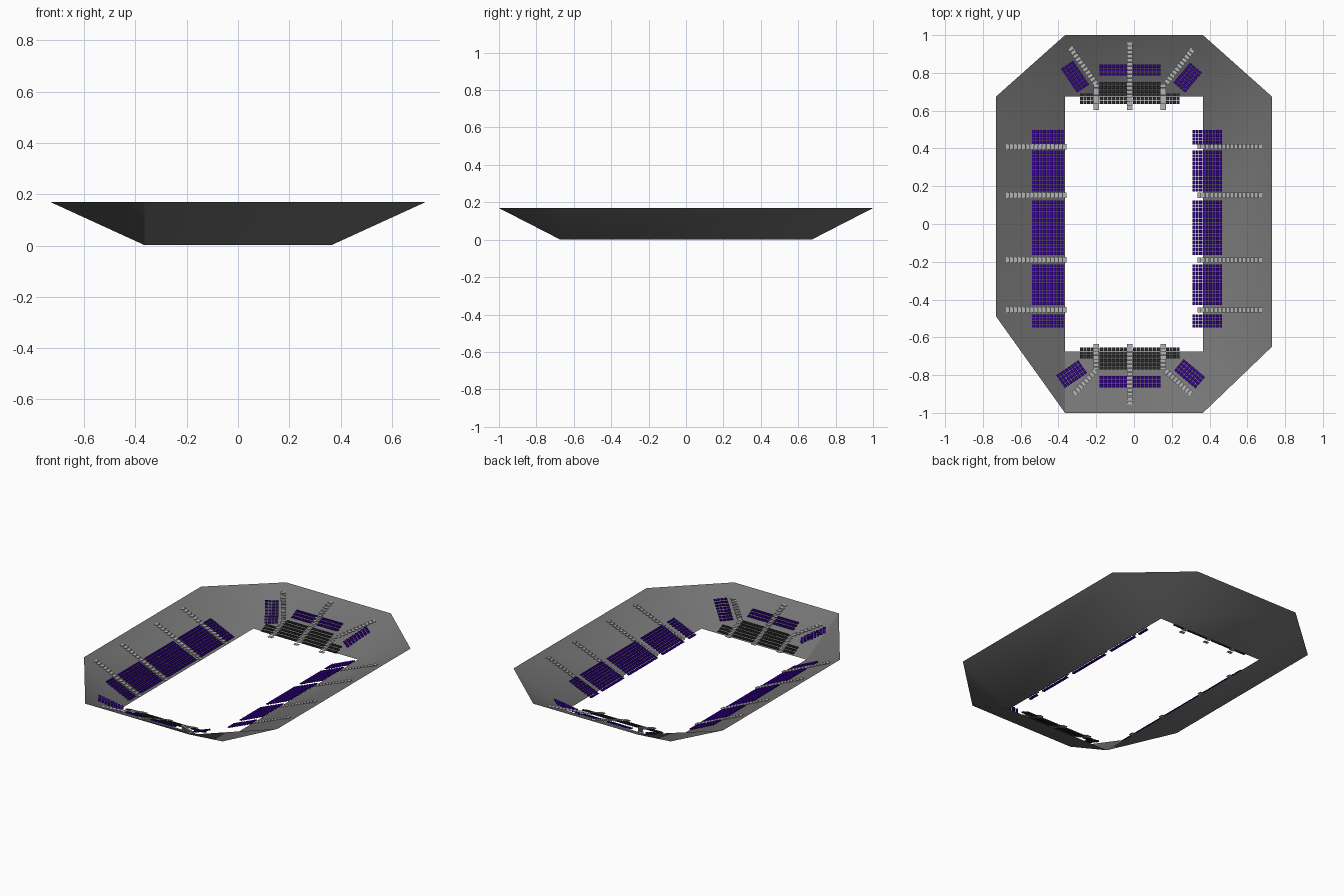
import bpy, bmesh, math
from mathutils import Matrix, Vector

if "Cube" in bpy.data.objects:
    bpy.data.objects.remove(bpy.data.objects["Cube"])


def material(name, color):
    m = bpy.data.materials.new(name)
    m.use_nodes = True
    m.diffuse_color = (*color, 1)
    m.node_tree.nodes["Principled BSDF"].inputs["Base Color"].default_value = (*color, 1)
    return m


GREY = material("concrete grey", (0.175, 0.175, 0.175))
LIGHT = material("step grey", (0.46, 0.46, 0.46))
PURPLE = material("seat purple", (0.04, 0.0, 0.33))
BLACK = material("seat black", (0.03, 0.03, 0.03))

INX, INY, RISE = 0.365, 0.675, 0.167
SX, SY = RISE / 0.365, RISE / 0.325


def finish(name, bm, mat):
    me = bpy.data.meshes.new(name)
    bm.to_mesh(me)
    bm.free()
    me.materials.append(mat)
    ob = bpy.data.objects.new(name, me)
    bpy.context.collection.objects.link(ob)
    return ob


def add_box(bm, pos, size, angle):
    m = Matrix.Translation(pos) @ Matrix.Rotation(angle, 4, "Z") @ Matrix.Diagonal((*size, 1))
    bmesh.ops.create_cube(bm, size=1, matrix=m)


def bowl_height(p):
    return SX * max(0, abs(p.x) - INX) + SY * max(0, abs(p.y) - INY)


def seats(name, mat, center, across, depth, up, grade=SY, lift=0.008):
    """Rows of small chairs; up is the uphill direction in degrees."""
    a = math.radians(up)
    v = Vector((math.cos(a), math.sin(a)))
    u = Vector((-v.y, v.x))
    cols, rows = max(1, round(across / 0.02)), max(1, round(depth / 0.0185))
    pu, pv = across / cols, depth / rows
    foot = Vector(center) - v * depth / 2
    base = bowl_height(foot) + lift
    bm = bmesh.new()
    for j in range(rows):
        z = base + grade * (j + 0.5) * pv
        for i in range(cols):
            p = foot + u * (i + 0.5 - cols / 2) * pu + v * (j + 0.5) * pv
            add_box(bm, (p.x, p.y, z), (pv * 0.86, pu * 0.87, 0.003), a)
            b = p + v * pv * 0.36
            add_box(bm, (b.x, b.y, z + 0.0035), (pv * 0.14, pu * 0.87, 0.004), a)
    finish(name, bm, mat)


def stairs(name, start, end, width, lo=0.007, hi=0.007):
    """Separate step plates; lo and hi are the heights above the bowl at each end."""
    s, e = Vector(start), Vector(end)
    d = e - s
    n = round(d.length / 0.021)
    z0, z1 = bowl_height(s) + lo, bowl_height(e) + hi
    bm = bmesh.new()
    for i in range(n):
        t = (i + 0.5) / n
        p = s + d * t
        add_box(bm, (p.x, p.y, z0 + (z1 - z0) * t), (0.0185, width, 0.003), math.atan2(d.y, d.x))
    finish(name, bm, LIGHT)


# Sloped bowl: rectangular opening rising to an eight-sided rim
bm = bmesh.new()
inner = [bm.verts.new((x * INX, y * INY, 0.002)) for x, y in ((1, 1), (-1, 1), (-1, -1), (1, -1))]
rim = [(0.73, 0.675), (0.365, 1), (-0.365, 1), (-0.73, 0.675),
       (-0.73, -0.49), (-0.365, -1), (0.365, -1), (0.73, -0.65)]
outer = [bm.verts.new((x, y, 0.002 + RISE)) for x, y in rim]
for k in range(4):
    bm.faces.new((inner[k], outer[2 * k], outer[2 * k + 1]))
    bm.faces.new((inner[k], outer[2 * k + 1], outer[(2 * k + 2) % 8], inner[(k + 1) % 4]))
bowl = finish("bowl", bm, GREY)
bpy.ops.object.select_all(action="DESELECT")
bowl.select_set(True)
bpy.context.view_layer.objects.active = bowl
bpy.ops.object.shade_smooth_by_angle(angle=math.radians(30))

# Long side stands
spans = [(0.42, 0.5), (0.17, 0.39), (-0.165, 0.125), (-0.43, -0.212), (-0.548, -0.477)]
for k, (lo, hi) in enumerate(spans):
    mid, length = (lo + hi) / 2, hi - lo
    seats(f"right_side_seats_{k}", PURPLE, (-0.456, mid), length, 0.168, 180, grade=SX)
    seats(f"left_side_seats_{k}", PURPLE, (0.388, mid), length, 0.16, 0, grade=0.42, lift=0.024)
for k, y in enumerate((0.41, 0.152, -0.19, -0.455)):
    stairs(f"right_side_stairs_{k}", (-0.355, y), (-0.68, y), 0.029, hi=0.009)
    stairs(f"left_side_stairs_{k}", (0.335, y), (0.68, y), 0.027, lo=0.016, hi=0.012)

# End stands: direction, nearest edge of the seats, foot and top of the stairs
for end, s, edge, foot, top in (("back", 1, 0.633, 0.602, 0.962), ("front", -1, 0.653, 0.635, 0.956)):
    up = 90 * s
    for side, x in (("right", -0.11), ("left", 0.068)):
        seats(f"{end}_black_{side}", BLACK, (x, s * (edge + 0.06)), 0.147, 0.12, up, grade=0.48, lift=0.018)
        seats(f"{end}_purple_{side}", PURPLE, (x, s * (edge + 0.182)), 0.147, 0.062, up, lift=0.018)
    for side, x in (("right", -0.25), ("left", 0.205)):
        seats(f"{end}_black_wing_{side}", BLACK, (x, s * (edge + 0.03)), 0.076, 0.06, up, grade=0.48, lift=0.018)
    stairs(f"{end}_stairs_middle", (-0.022, s * foot), (-0.022, s * top), 0.03, lo=0.014, hi=0.01)
    for side, x in (("right", -0.2), ("left", 0.155)):
        stairs(f"{end}_stairs_{side}", (x, s * foot), (x, s * (foot + 0.14)), 0.03, lo=0.014, hi=0.03)

# Angled corner stairs and seat blocks
stairs("back_right_corner_stairs", (-0.2, 0.74), (-0.34, 0.935), 0.029, lo=0.03, hi=0.012)
stairs("back_left_corner_stairs", (0.17, 0.745), (0.312, 0.925), 0.029, lo=0.03, hi=0.012)
stairs("front_right_corner_stairs", (-0.2, -0.775), (-0.32, -0.9), 0.029, lo=0.02, hi=0.012)
stairs("front_left_corner_stairs", (0.165, -0.775), (0.305, -0.9), 0.029, lo=0.02, hi=0.012)
seats("back_right_corner_seats", PURPLE, (-0.312, 0.78), 0.08, 0.155, 124, lift=0.018)
seats("back_left_corner_seats", PURPLE, (0.284, 0.775), 0.085, 0.14, 50, grade=0.6, lift=0.018)
seats("front_right_corner_seats", PURPLE, (-0.33, -0.795), 0.085, 0.145, 214, lift=0.022)
seats("front_left_corner_seats", PURPLE, (0.294, -0.793), 0.082, 0.15, -40, lift=0.02)
